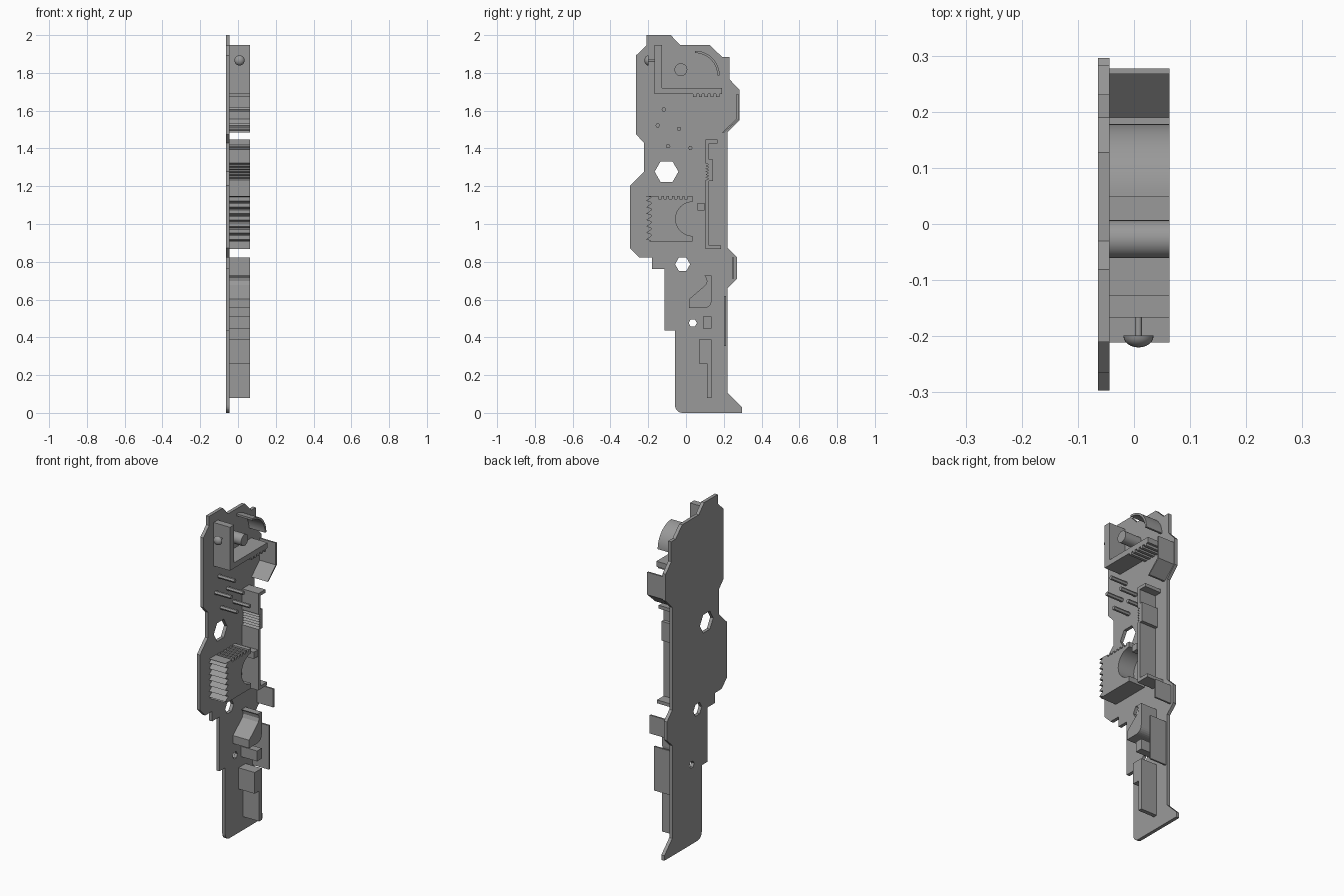
import bpy, bmesh
from math import cos, sin, pi, radians
from mathutils import Matrix

if "Cube" in bpy.data.objects:
    bpy.data.objects.remove(bpy.data.objects["Cube"])

X0, X1, X2 = -0.064, -0.044, 0.063   # plate back, plate face, feature tips
TO_YZ = Matrix(((0, 0, 1), (1, 0, 0), (0, 1, 0)))
GREY = bpy.data.materials.new("dark_grey")
GREY.diffuse_color = (0.32, 0.32, 0.32, 1)
GREY.use_nodes = True
GREY.node_tree.nodes["Principled BSDF"].inputs["Base Color"].default_value = GREY.diffuse_color


def finish(name, me, smooth):
    """Link a mesh as an object, with material and shading."""
    me.name = name
    me.materials.clear()
    me.materials.append(GREY)
    ob = bpy.data.objects.new(name, me)
    bpy.context.collection.objects.link(ob)
    bpy.ops.object.select_all(action='DESELECT')
    ob.select_set(True)
    bpy.context.view_layer.objects.active = ob
    if smooth:
        bpy.ops.object.shade_smooth_by_angle(angle=radians(35))
    else:
        bpy.ops.object.shade_flat()


def prism(name, loops, xa=X1 - 0.004, xb=X2, smooth=False, dy=0.003, dz=-0.003):
    """Extrude closed (y, z) loops along x; extra loops become holes."""
    cu = bpy.data.curves.new(name, 'CURVE')
    cu.dimensions, cu.fill_mode, cu.extrude = '2D', 'BOTH', (xb - xa) / 2
    for pts in loops:
        s = cu.splines.new('POLY')
        s.points.add(len(pts) - 1)
        for p, (y, z) in zip(s.points, pts):
            p.co = (y, z, 0, 1)
        s.use_cyclic_u = True
    tmp = bpy.data.objects.new(name + "_profile", cu)
    bpy.context.collection.objects.link(tmp)
    me = bpy.data.meshes.new_from_object(tmp.evaluated_get(bpy.context.evaluated_depsgraph_get()))
    bpy.data.objects.remove(tmp)
    me.transform(Matrix.Translation(((xa + xb) / 2, dy, dz)) @ TO_YZ.to_4x4())
    bm = bmesh.new()
    bm.from_mesh(me)
    bmesh.ops.remove_doubles(bm, verts=bm.verts, dist=1e-5)
    bmesh.ops.recalc_face_normals(bm, faces=bm.faces)
    bm.to_mesh(me)
    bm.free()
    finish(name, me, smooth)


def arc(y, z, r, a0, a1, n):
    """n + 1 points on an arc, angles in degrees."""
    return [(y + r * cos(radians(a0 + (a1 - a0) * i / n)),
             z + r * sin(radians(a0 + (a1 - a0) * i / n))) for i in range(n + 1)]


def ngon(y, z, r, n):
    return arc(y, z, r, 0, 360, n)[:-1]


def rect(y0, y1, z0, z1):
    return [(y0, z0), (y1, z0), (y1, z1), (y0, z1)]


def square_teeth(y0, y1, n, z_tip, z_root):
    """Row of square teeth from y0 to y1, tooth first."""
    pts, step = [], (y1 - y0) / n
    for i in range(n):
        s = y0 + i * step
        m = s + step * 0.55
        pts += [(s, z_tip), (m, z_tip), (m, z_root), (s + step, z_root)]
    return pts


# Back plate with three hexagonal holes
outline = [(0.296, 0), (0.296, 0.03), (0.221, 0.105), (0.221, 0.66), (0.271, 0.71),
           (0.271, 0.822), (0.221, 0.872), (0.221, 1.488), (0.283, 1.55), (0.283, 1.71),
           (0.231, 1.765), (0.231, 1.885), (0.19, 1.885), (0.127, 1.947), (-0.03, 1.947),
           (-0.081, 2.0), (-0.21, 2.0), (-0.21, 1.945), (-0.265, 1.892), (-0.265, 1.475),
           (-0.222, 1.43), (-0.222, 1.277), (-0.297, 1.203), (-0.297, 0.873),
           (-0.246, 0.822), (-0.181, 0.822), (-0.181, 0.762), (-0.113, 0.762),
           (-0.113, 0.437), (-0.058, 0.437)] + arc(-0.018, 0.04, 0.04, 180, 270, 6)
prism("back_plate", [outline, ngon(-0.103, 1.277, 0.063, 6),
                     ngon(-0.018, 0.787, 0.04, 6), ngon(0.036, 0.476, 0.022, 6)],
      X0, X1, dy=0, dz=0)

# Top L bracket with teeth under its arm
prism("corner_bracket", [[(-0.17, 1.95), (-0.17, 1.69), (0.034, 1.69)] +
                         square_teeth(0.035, 0.187, 5, 1.676, 1.69) +
                         [(0.187, 1.722), (-0.13, 1.722), (-0.13, 1.95)]])

# Mushroom knob on the bracket: stem and dome lathed around y
KX, KZ = 0.008, 1.866
profile = [(0.006, -0.165), (0.006, -0.199), (0.027, -0.199)] + \
          [(0.027 * cos(a * pi / 12), -0.199 - 0.021 * sin(a * pi / 12)) for a in range(1, 6)] + \
          [(0, -0.22)]
bm = bmesh.new()
vs = [bm.verts.new((KX + r, y, KZ)) for r, y in profile]
es = [bm.edges.new(p) for p in zip(vs, vs[1:])]
bmesh.ops.spin(bm, geom=vs + es, cent=(KX, 0, KZ), axis=(0, 1, 0),
               angle=2 * pi, steps=24, use_duplicate=False)
bmesh.ops.remove_doubles(bm, verts=bm.verts, dist=1e-5)
bmesh.ops.recalc_face_normals(bm, faces=bm.faces)
knob_mesh = bpy.data.meshes.new("knob")
bm.to_mesh(knob_mesh)
bm.free()
finish("knob", knob_mesh, True)

# Post, curved guard and small pins
prism("round_post", [ngon(-0.03, 1.82, 0.034, 24)], smooth=True)
prism("curved_guard", [arc(0.045, 1.79, 0.13, 0, 90, 16) + arc(0.045, 1.79, 0.118, 90, 0, 16)],
      smooth=True)
for i, (y, z) in enumerate([(-0.12, 1.61), (-0.153, 1.525), (-0.04, 1.507),
                            (-0.098, 1.415), (0.02, 1.405)]):
    prism(f"pin_{i + 1}", [ngon(y, z, 0.012, 6)])

# Thin edge flaps
prism("upper_edge_flap", [[(0.264, 1.69), (0.264, 1.559), (0.187, 1.487), (0.198, 1.487),
                           (0.274, 1.555), (0.274, 1.69)]])
prism("middle_edge_flap", [rect(0.24, 0.25, 0.715, 0.825)])
prism("lower_edge_flap", [rect(0.199, 0.209, 0.358, 0.622)])

# Long C-shaped rail with serrated inner edge
saw = []
for i in range(6):
    z = 1.235 + i * 0.015
    saw += [(0.1, z), (0.117, z + 0.008)]
prism("long_rail", [[(0.165, 1.45), (0.165, 1.43), (0.12, 1.43), (0.12, 1.345), (0.14, 1.345),
                     (0.14, 1.23), (0.12, 1.23), (0.12, 0.89), (0.182, 0.89), (0.182, 0.87),
                     (0.1, 0.87)] + saw + [(0.1, 1.325), (0.1, 1.45)]])

# Toothed block with a round bite out of one side
left = []
for i in range(7):
    z = 0.91 + i * 0.034
    left += [(-0.187, z + 0.003), (-0.214, z + 0.012), (-0.187, z + 0.031)]
prism("toothed_block", [[(0.032, 0.91)] + arc(0.032, 1.03, 0.09, 270, 90, 20) +
                        [(0.032, 1.15), (0.006, 1.15)] +
                        square_teeth(0.005, -0.16, 6, 1.136, 1.15) +
                        [(-0.214, 1.15)] + left[::-1] + [(-0.205, 0.91)]], smooth=True)

# Small blocks down the handle
prism("rail_block", [rect(0.057, 0.095, 1.075, 1.115)])
prism("curved_block", [[(0.093, 0.73), (0.132, 0.73)] + arc(0.092, 0.597, 0.04, 0, -90, 6) +
                       [(0.013, 0.557), (0.013, 0.605), (0.1, 0.68), (0.108, 0.7),
                        (0.104, 0.718)]])
prism("square_block", [rect(0.088, 0.132, 0.45, 0.512)])
prism("grip_block", [[(0.065, 0.392), (0.132, 0.392), (0.132, 0.083), (0.108, 0.083),
                      (0.108, 0.265), (0.065, 0.265)]])
